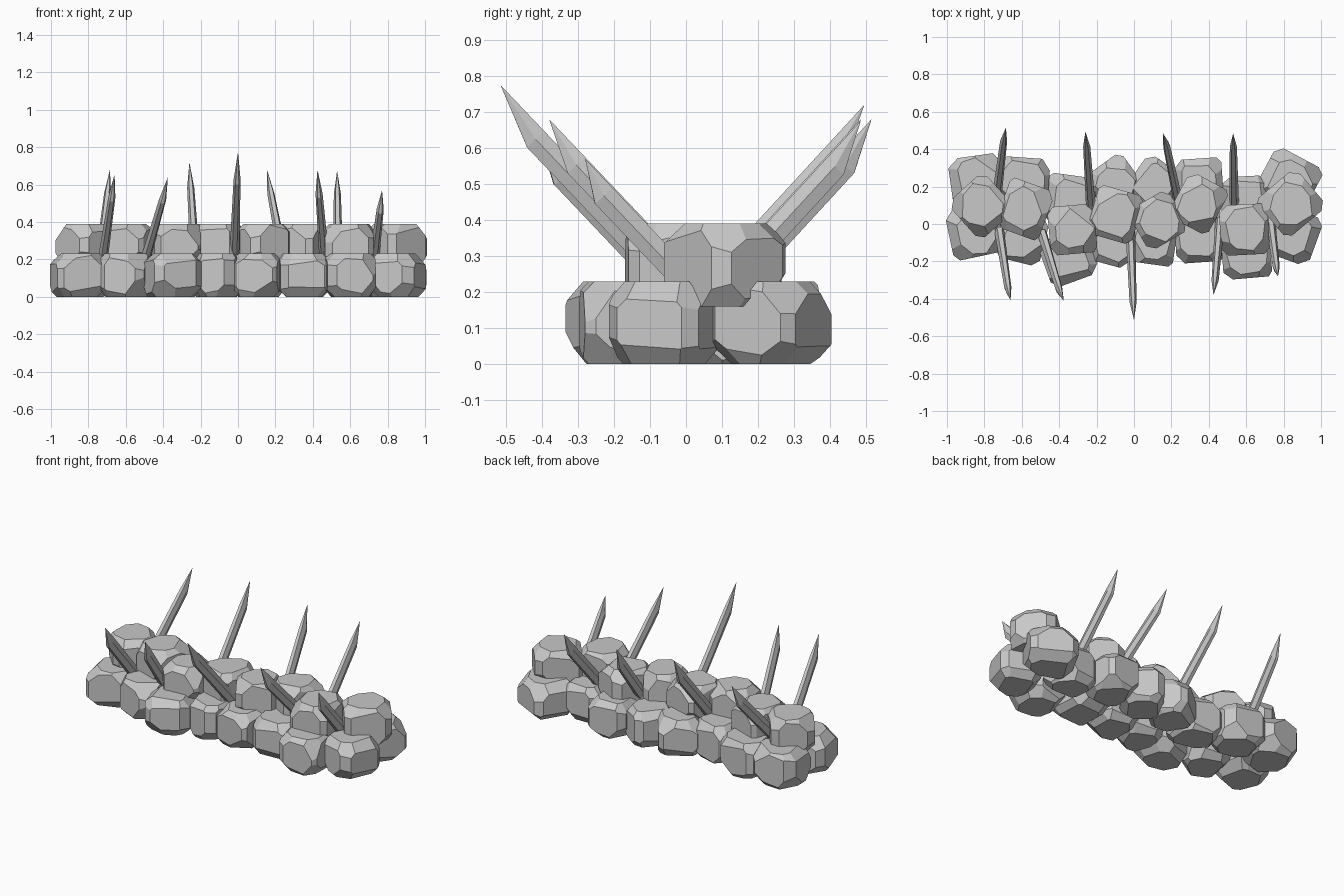
import bpy
import bmesh
import math
import random
from itertools import product
from mathutils import Matrix, Vector

cube = bpy.data.objects.get("Cube")
if cube:
    bpy.data.objects.remove(cube, do_unlink=True)


def material(name, value):
    mat = bpy.data.materials.new(name)
    colour = (value, value, value, 1)
    mat.use_nodes = True
    mat.diffuse_color = colour
    mat.node_tree.nodes["Principled BSDF"].inputs["Base Color"].default_value = colour
    return mat


STONE = material("stone grey", 0.58)


def add_object(name, bm):
    bmesh.ops.recalc_face_normals(bm, faces=bm.faces)
    mesh = bpy.data.meshes.new(name)
    bm.to_mesh(mesh)
    bm.free()
    mesh.materials.append(STONE)
    obj = bpy.data.objects.new(name, mesh)
    bpy.context.collection.objects.link(obj)
    return obj


def slice_off(bm, direction, fraction):
    """Cut a flat facet into the block, at a fraction of its reach that way."""
    normal = Vector(direction).normalized()
    reach = sum(abs(c) for c in normal)
    cut = bmesh.ops.bisect_plane(
        bm, geom=bm.verts[:] + bm.edges[:] + bm.faces[:], dist=1e-5,
        plane_co=normal * reach * fraction, plane_no=normal, clear_outer=True)
    edges = [e for e in cut["geom_cut"] if isinstance(e, bmesh.types.BMEdge)]
    if len(edges) > 2:
        bmesh.ops.holes_fill(bm, edges=edges, sides=0)


def boulder(name, x, y, z, width, depth, turn, seed):
    """A block with unevenly chipped corners and edges."""
    rng = random.Random(seed)
    bm = bmesh.new()
    bmesh.ops.create_cube(bm, size=2)
    for corner in product((-1, 1), repeat=3):
        slice_off(bm, [c * rng.uniform(0.6, 1.1) for c in corner],
                  rng.uniform(0.66, 0.78))
    for a, b in product((-1, 1), repeat=2):
        # upright edges, then the skewed edges around top and bottom
        slice_off(bm, (a, b * rng.uniform(0.7, 1.3), 0), rng.uniform(0.8, 0.92))
        for flip in (False, True):
            skew = rng.uniform(-0.2, 0.2)
            lean = b * rng.uniform(0.6, 1)
            slice_off(bm, (skew, a, lean) if flip else (a, skew, lean),
                      rng.uniform(0.77, 0.87))
    bm.transform(Matrix.Translation((x, y, z))
                 @ Matrix.Rotation(math.radians(turn), 4, "Z")
                 @ Matrix.Diagonal((width / 2, depth / 2, 0.115, 1)))
    add_object(name, bm)


def spike(name, base, tip):
    """Six-sided stake, straight along its top and kneed below the point."""
    base, tip = Vector(base), Vector(tip)
    axis = (tip - base).normalized()
    side = Vector((1, 0, 0))
    side = (side - axis * side.dot(axis)).normalized()
    up = axis.cross(side)
    if up.z < 0:
        up.negate()
    half = 0.033
    bm = bmesh.new()
    rings = []
    for t, w in ((0, 0.026), (0.76, 0.019)):
        centre = base.lerp(tip, t) - up * half
        rings.append([bm.verts.new(centre + side * (w * math.cos(a))
                                   + up * (half * math.sin(a) / math.sin(math.pi / 3)))
                      for a in [math.tau * k / 6 for k in range(6)]])
    point = bm.verts.new(tip)
    bm.faces.new(rings[0])
    for k in range(6):
        j = (k + 1) % 6
        bm.faces.new((rings[0][k], rings[0][j], rings[1][j], rings[1][k]))
        bm.faces.new((rings[1][k], rings[1][j], point))
    add_object(name, bm)


# Each row: x, y, width, depth, turn
front_row = [(-0.85, -0.04, 0.28, 0.27, 12), (-0.6, -0.07, 0.25, 0.27, -14),
             (-0.35, -0.18, 0.27, 0.26, 20), (-0.11, -0.09, 0.23, 0.26, -15),
             (0.1, -0.08, 0.25, 0.27, -8), (0.35, -0.07, 0.26, 0.27, 4),
             (0.6, -0.16, 0.26, 0.26, 5), (0.85, -0.06, 0.26, 0.27, -20)]
back_row = [(-0.84, 0.22, 0.28, 0.29, 8), (-0.59, 0.22, 0.27, 0.27, -4),
            (-0.34, 0.13, 0.26, 0.26, -8), (-0.1, 0.21, 0.25, 0.26, 36),
            (0.11, 0.205, 0.25, 0.26, -35), (0.35, 0.21, 0.25, 0.28, 4),
            (0.59, 0.13, 0.25, 0.25, 3), (0.83, 0.235, 0.29, 0.27, -28)]
top_row = [(-0.815, 0.095, 0.26, 0.27, 42), (-0.585, 0.08, 0.25, 0.28, -20),
           (-0.33, -0.03, 0.25, 0.26, 5), (-0.1, 0.05, 0.25, 0.27, -16),
           (0.13, 0.02, 0.25, 0.25, 30), (0.345, 0.11, 0.24, 0.27, -28),
           (0.59, -0.03, 0.26, 0.27, 3), (0.84, 0.11, 0.28, 0.27, 40)]
for label, row, z in (("front_stone", front_row, 0.115),
                      ("back_stone", back_row, 0.115),
                      ("top_stone", top_row, 0.275)):
    for i, (x, y, w, d, turn) in enumerate(row):
        boulder(f"{label}_{i + 1}", x, y, z, w, d, turn, f"{label}{i}")

# Spikes: base x, tip x, tip y, tip z
front_spikes = [(-0.72, -0.66, -0.41, 0.655), (-0.49, -0.375, -0.41, 0.64),
                (-0.02, 0, -0.515, 0.775), (0.46, 0.425, -0.38, 0.68),
                (0.73, 0.77, -0.28, 0.57)]
back_spikes = [(-0.735, -0.685, 0.515, 0.68), (-0.23, -0.26, 0.495, 0.72),
               (0.24, 0.155, 0.485, 0.68), (0.535, 0.53, 0.485, 0.675)]
for label, group, sign, run in (("front_spike", front_spikes, -1, 0.95),
                                ("back_spike", back_spikes, 1, 0.92)):
    for i, (bx, tx, ty, tz) in enumerate(group):
        reach = (tz - 0.24) * run
        spike(f"{label}_{i + 1}", (bx, ty - sign * reach, 0.24), (tx, ty, tz))
